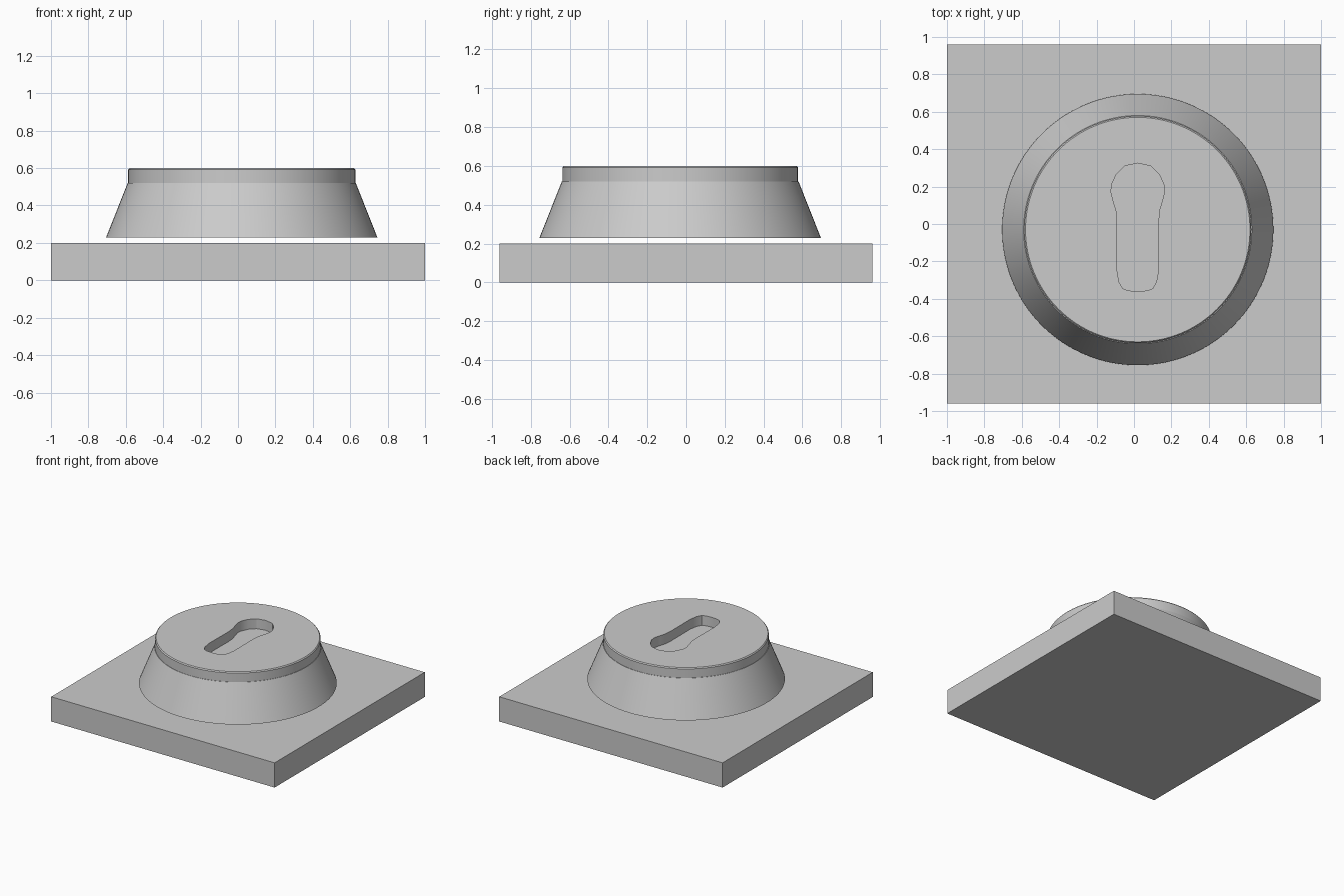
import bpy
import bmesh
from math import radians, sin, cos, tau

if "Cube" in bpy.data.objects:
    bpy.data.objects.remove(bpy.data.objects["Cube"])

CX, CY = 0.02, -0.03   # axis of the round parts

grey = bpy.data.materials.new("plain grey")
grey.use_nodes = True
grey.diffuse_color = (0.6, 0.6, 0.6, 1)
grey.node_tree.nodes["Principled BSDF"].inputs["Base Color"].default_value = (0.6, 0.6, 0.6, 1)


def add_object(name, bm):
    bmesh.ops.recalc_face_normals(bm, faces=bm.faces[:])
    mesh = bpy.data.meshes.new(name)
    bm.to_mesh(mesh)
    bm.free()
    obj = bpy.data.objects.new(name, mesh)
    bpy.context.collection.objects.link(obj)
    mesh.materials.append(grey)
    return obj


def loft(name, loops):
    """Skin a stack of equal-length closed loops and cap both ends."""
    bm = bmesh.new()
    rings = [[bm.verts.new(p) for p in loop] for loop in loops]
    n = len(rings[0])
    for low, high in zip(rings, rings[1:]):
        for i in range(n):
            j = (i + 1) % n
            bm.faces.new((low[i], low[j], high[j], high[i]))
    bm.faces.new(rings[0])
    bm.faces.new(rings[-1])
    return add_object(name, bm)


def circle(radius, z, n=128):
    return [(CX + radius * cos(tau * i / n), CY + radius * sin(tau * i / n), z) for i in range(n)]


def smooth(obj):
    bpy.ops.object.select_all(action="DESELECT")
    obj.select_set(True)
    bpy.context.view_layer.objects.active = obj
    bpy.ops.object.shade_smooth_by_angle(angle=radians(30))


# Square base plate
bm = bmesh.new()
bmesh.ops.create_cube(bm, size=1)
for v in bm.verts:
    v.co = (v.co.x * 2, v.co.y * 1.92, (v.co.z + 0.5) * 0.2)
add_object("base_plate", bm)

# Tapered body, floating just above the plate
body = loft("tapered_body", [circle(0.725, 0.23), circle(0.61, 0.52)])
smooth(body)

# Disc on top with a softened rim
disc = loft("top_disc", [circle(0.607, 0.52), circle(0.607, 0.592), circle(0.6, 0.6)])

# Keyhole cutter, right half mirrored to the left
half = [(0, 0.325), (0.07, 0.31), (0.115, 0.265), (0.14, 0.21), (0.143, 0.17),
        (0.13, 0.12), (0.115, 0.07), (0.11, 0), (0.112, -0.24), (0.1, -0.31),
        (0.08, -0.345), (0.05, -0.356), (0, -0.36)]
outline = half + [(-x, y) for x, y in reversed(half[1:-1])]
cutter = loft("keyhole_cutter", [[(CX + x, y, z) for x, y in outline] for z in (0.45, 0.7)])
cutter.hide_render = True

# Cut the keyhole through the disc so the body top forms its floor
cut = disc.modifiers.new("keyhole", "BOOLEAN")
cut.operation = "DIFFERENCE"
cut.solver = "EXACT"
cut.object = cutter
bpy.context.view_layer.objects.active = disc
bpy.ops.object.modifier_apply(modifier=cut.name)
bpy.data.objects.remove(cutter)
smooth(disc)
